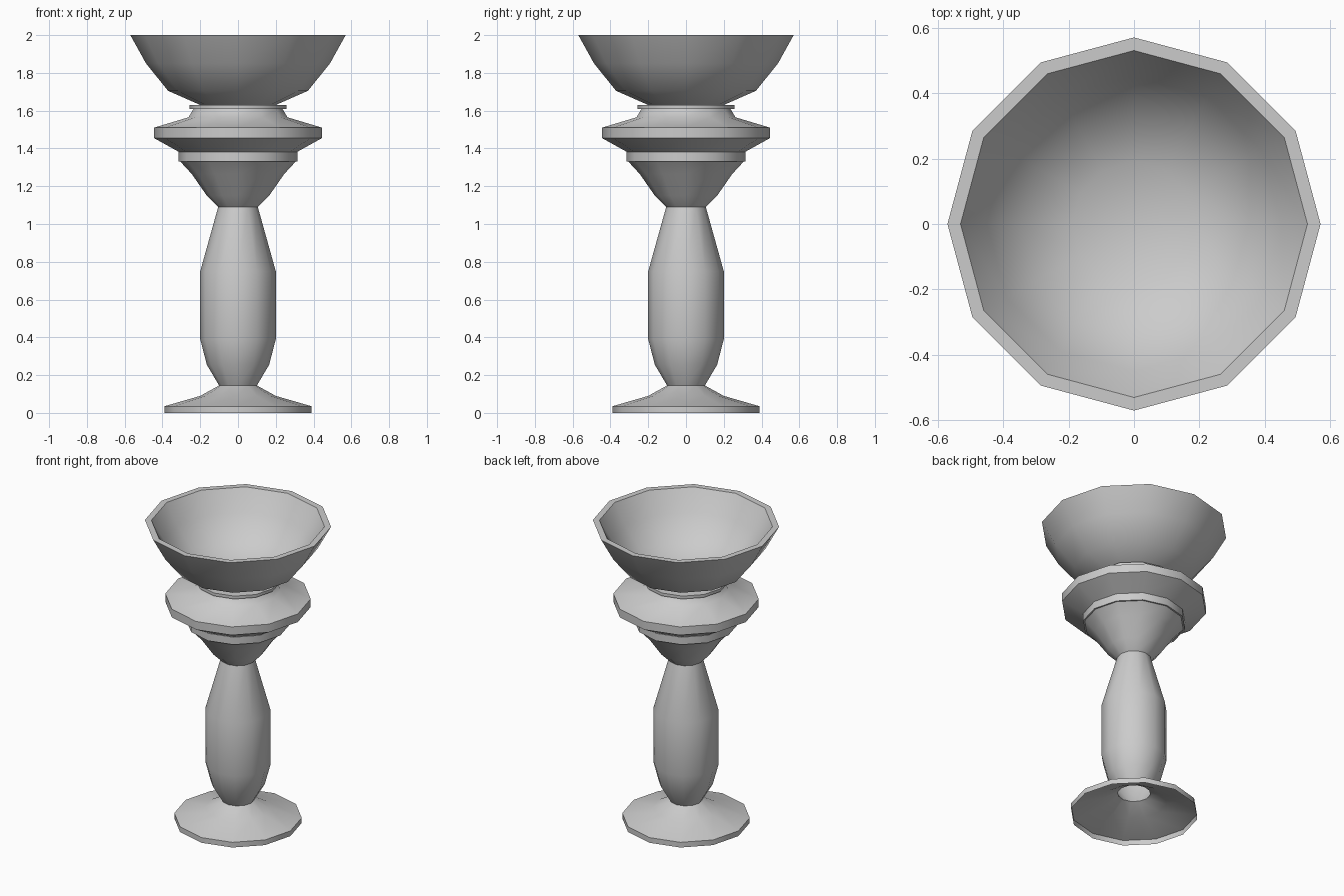
import bpy, bmesh, math

if "Cube" in bpy.data.objects:
    bpy.data.objects.remove(bpy.data.objects["Cube"])

SIDES = 12


def lathe(name, profile):
    """Revolve (radius, z) points into a 12-sided shell; radius 0 closes to a point."""
    bm = bmesh.new()
    rings = []
    for r, z in profile:
        count = SIDES if r > 0 else 1
        rings.append([bm.verts.new((r * math.cos(math.tau * i / SIDES),
                                    r * math.sin(math.tau * i / SIDES), z))
                      for i in range(count)])
    for a, b in zip(rings, rings[1:]):
        for i in range(SIDES):
            j = (i + 1) % SIDES
            if len(b) == 1:
                bm.faces.new((a[i], a[j], b[0]))
            else:
                bm.faces.new((a[i], a[j], b[j], b[i]))
    mesh = bpy.data.meshes.new(name)
    bm.to_mesh(mesh)
    bm.free()
    obj = bpy.data.objects.new(name, mesh)
    bpy.context.collection.objects.link(obj)
    bpy.ops.object.select_all(action='DESELECT')
    obj.select_set(True)
    bpy.context.view_layer.objects.active = obj
    bpy.ops.object.shade_smooth_by_angle(angle=math.radians(46))
    return obj


# Hollow foot, open underneath
lathe("foot", [(0.39, 0), (0.39, 0.035), (0.2, 0.09), (0.1, 0.145)])

# Swelling stem
lathe("stem", [(0.1, 0.145), (0.165, 0.255), (0.2, 0.39), (0.2, 0.75), (0.105, 1.09)])

# Flared collar with band, wide disc and neck ring
lathe("collar", [(0.105, 1.09), (0.165, 1.15), (0.245, 1.265), (0.305, 1.33),
                 (0.315, 1.33), (0.315, 1.38), (0.31, 1.38), (0.445, 1.455),
                 (0.445, 1.51), (0.262, 1.565), (0.235, 1.61), (0.257, 1.61),
                 (0.257, 1.63), (0.2, 1.63)])

# Thick-walled bowl
lathe("bowl", [(0.2, 1.63), (0.37, 1.705), (0.487, 1.85), (0.57, 2.0), (0.53, 2.0),
               (0.45, 1.865), (0.345, 1.735), (0.19, 1.665), (0, 1.64)])
